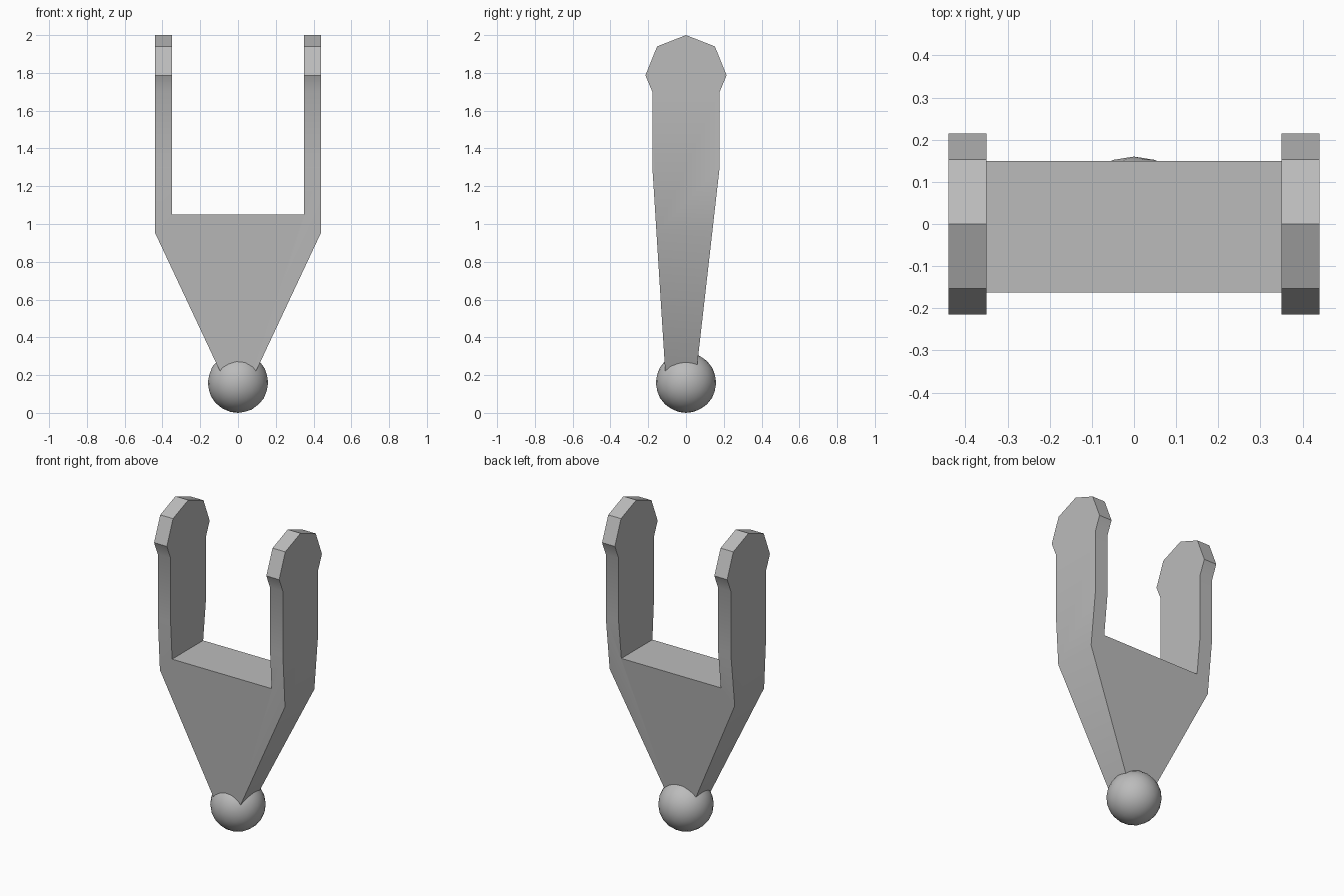
import bpy
import bmesh
from math import radians

cube = bpy.data.objects.get("Cube")
if cube:
    bpy.data.objects.remove(cube, do_unlink=True)

grey = bpy.data.materials.new("plain grey")
grey.use_nodes = True
COLOUR = (0.5, 0.5, 0.5, 1)
grey.diffuse_color = COLOUR
grey.node_tree.nodes["Principled BSDF"].inputs["Base Color"].default_value = COLOUR


def finish(name, bm):
    """Turn a bmesh into a named grey object."""
    bmesh.ops.recalc_face_normals(bm, faces=bm.faces)
    mesh = bpy.data.meshes.new(name)
    bm.to_mesh(mesh)
    bm.free()
    mesh.materials.append(grey)
    obj = bpy.data.objects.new(name, mesh)
    bpy.context.collection.objects.link(obj)
    return obj


def slab(name, outline, depth):
    """Extrude a closed outline of 3D points along a vector."""
    bm = bmesh.new()
    face = bm.faces.new([bm.verts.new(p) for p in outline])
    new = bmesh.ops.extrude_face_region(bm, geom=[face])["geom"]
    moved = [v for v in new if isinstance(v, bmesh.types.BMVert)]
    bmesh.ops.translate(bm, verts=moved, vec=depth)
    return finish(name, bm)


def select_only(obj):
    bpy.ops.object.select_all(action="DESELECT")
    obj.select_set(True)
    bpy.context.view_layer.objects.active = obj


# Fork: the front outline crossed with the side outline
half = [(0.048, 0.12), (0.44, 0.955), (0.44, 2.2), (0.35, 2.2), (0.35, 1.05)]
front = half + [(-x, z) for x, z in reversed(half)]
fork = slab("fork", [(x, -0.5, z) for x, z in front], (0, 1, 0))

tip = [(0.178, 1.3), (0.178, 1.7), (0.215, 1.787), (0.153, 1.94)]
side = ([(0.044, 0.12)] + tip + [(0, 2)]
        + [(-y, z) for y, z in reversed(tip)] + [(-0.104, 0.12)])
cutter = slab("side_cutter", [(-0.6, y, z) for y, z in side], (1.2, 0, 0))
cutter.hide_render = True

select_only(fork)
cross = fork.modifiers.new("side shape", "BOOLEAN")
cross.operation = "INTERSECT"
cross.solver = "EXACT"
cross.object = cutter
bpy.ops.object.modifier_apply(modifier=cross.name)
bpy.data.objects.remove(cutter, do_unlink=True)
bpy.ops.object.shade_smooth_by_angle(angle=radians(30))

# Ball at the foot
bm = bmesh.new()
bmesh.ops.create_icosphere(bm, subdivisions=3, radius=0.16)
bmesh.ops.translate(bm, verts=bm.verts, vec=(0, 0, 0.16))
ball = finish("foot_ball", bm)
select_only(ball)
bpy.ops.object.shade_smooth_by_angle(angle=radians(30))
